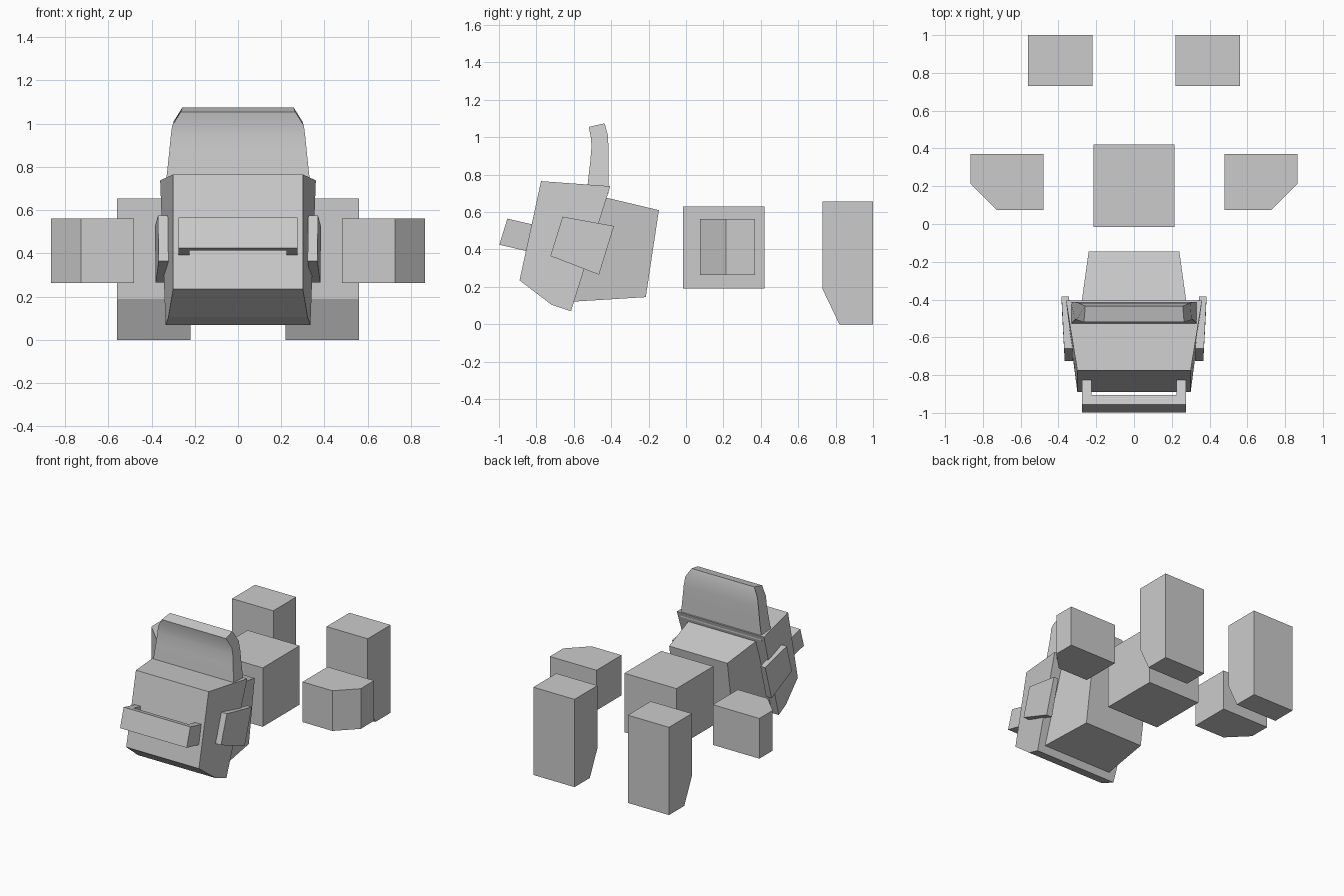
import bpy
import bmesh
import math

if "Cube" in bpy.data.objects:
    bpy.data.objects.remove(bpy.data.objects["Cube"])

grey = bpy.data.materials.new("light_grey")
grey.diffuse_color = (0.6, 0.6, 0.6, 1)
grey.use_nodes = True
grey.node_tree.nodes["Principled BSDF"].inputs["Base Color"].default_value = grey.diffuse_color


def loft(name, ring_a, ring_b, mirror=False, smooth=False):
    """Solid between two rings of points; optionally mirrored across x."""
    bm = bmesh.new()
    a = [bm.verts.new(p) for p in ring_a]
    b = [bm.verts.new(p) for p in ring_b]
    n = len(a)
    bm.faces.new(a)
    bm.faces.new(b[::-1])
    for i in range(n):
        j = (i + 1) % n
        bm.faces.new((a[j], a[i], b[i], b[j]))
    bmesh.ops.recalc_face_normals(bm, faces=bm.faces)
    me = bpy.data.meshes.new(name)
    bm.to_mesh(me)
    bm.free()
    me.materials.append(grey)
    ob = bpy.data.objects.new(name, me)
    bpy.context.collection.objects.link(ob)
    if mirror:
        ob.modifiers.new("Mirror", 'MIRROR')
    if smooth:
        bpy.ops.object.select_all(action='DESELECT')
        ob.select_set(True)
        bpy.context.view_layer.objects.active = ob
        bpy.ops.object.shade_smooth_by_angle(angle=math.radians(30))
    return ob


def symmetric(name, profile, smooth=False):
    """Solid from side profile points (y, z, half width)."""
    return loft(name, [(-w, y, z) for y, z, w in profile],
                [(w, y, z) for y, z, w in profile], smooth=smooth)


def side_pair(name, profile):
    """Mirrored pair from side profile points (y, z, inner x, outer x)."""
    return loft(name, [(a, y, z) for y, z, a, b in profile],
                [(b, y, z) for y, z, a, b in profile], mirror=True)


# Tilted front block, widening to the rear
symmetric("front_block", [(-0.775, 0.765, 0.30), (-0.89, 0.235, 0.30),
                          (-0.72, 0.105, 0.322), (-0.615, 0.07, 0.335),
                          (-0.405, 0.738, 0.36)])

# Tapered block behind it
symmetric("rear_taper", [(-0.47, 0.687, 0.285), (-0.145, 0.61, 0.24),
                         (-0.215, 0.145, 0.24), (-0.62, 0.12, 0.285)])

# Curved upright crest with clipped top corners
symmetric("crest", [(-0.53, 0.70, 0.335), (-0.525, 0.757, 0.33),
                    (-0.512, 0.87, 0.318), (-0.506, 0.94, 0.311),
                    (-0.507, 0.99, 0.305), (-0.52, 1.055, 0.265),
                    (-0.435, 1.074, 0.258), (-0.418, 1.01, 0.298),
                    (-0.414, 0.94, 0.309), (-0.414, 0.85, 0.318),
                    (-0.414, 0.70, 0.335)], smooth=True)

# Front bar and its two arms
symmetric("front_bar", [(-0.955, 0.565, 0.275), (-0.998, 0.425, 0.275),
                        (-0.945, 0.413, 0.275), (-0.906, 0.553, 0.275)])
side_pair("bar_arm", [(y, z, 0.225, 0.275) for y, z in
                      ((-0.906, 0.553), (-0.945, 0.413),
                       (-0.84, 0.388), (-0.80, 0.529))])

# Tilted plates on the sides of the front block
side_pair("side_plate", [(-0.66, 0.575, 0.325, 0.37), (-0.725, 0.365, 0.322, 0.367),
                         (-0.465, 0.265, 0.335, 0.381), (-0.385, 0.525, 0.345, 0.384)])

# Central body box
symmetric("body_box", [(-0.015, 0.19, 0.215), (0.42, 0.19, 0.215),
                       (0.42, 0.63, 0.215), (-0.015, 0.63, 0.215)])

# Side blocks with a clipped outer front corner
corner = [(0.48, 0.075), (0.727, 0.075), (0.865, 0.213), (0.865, 0.37), (0.48, 0.37)]
loft("side_block", [(x, y, 0.262) for x, y in corner],
     [(x, y, 0.562) for x, y in corner], mirror=True)

# Rear legs with a clipped lower front edge
side_pair("rear_leg", [(y, z, 0.22, 0.56) for y, z in
                       ((0.82, 0.0), (1.0, 0.0), (1.0, 0.655),
                        (0.73, 0.655), (0.73, 0.188))])
